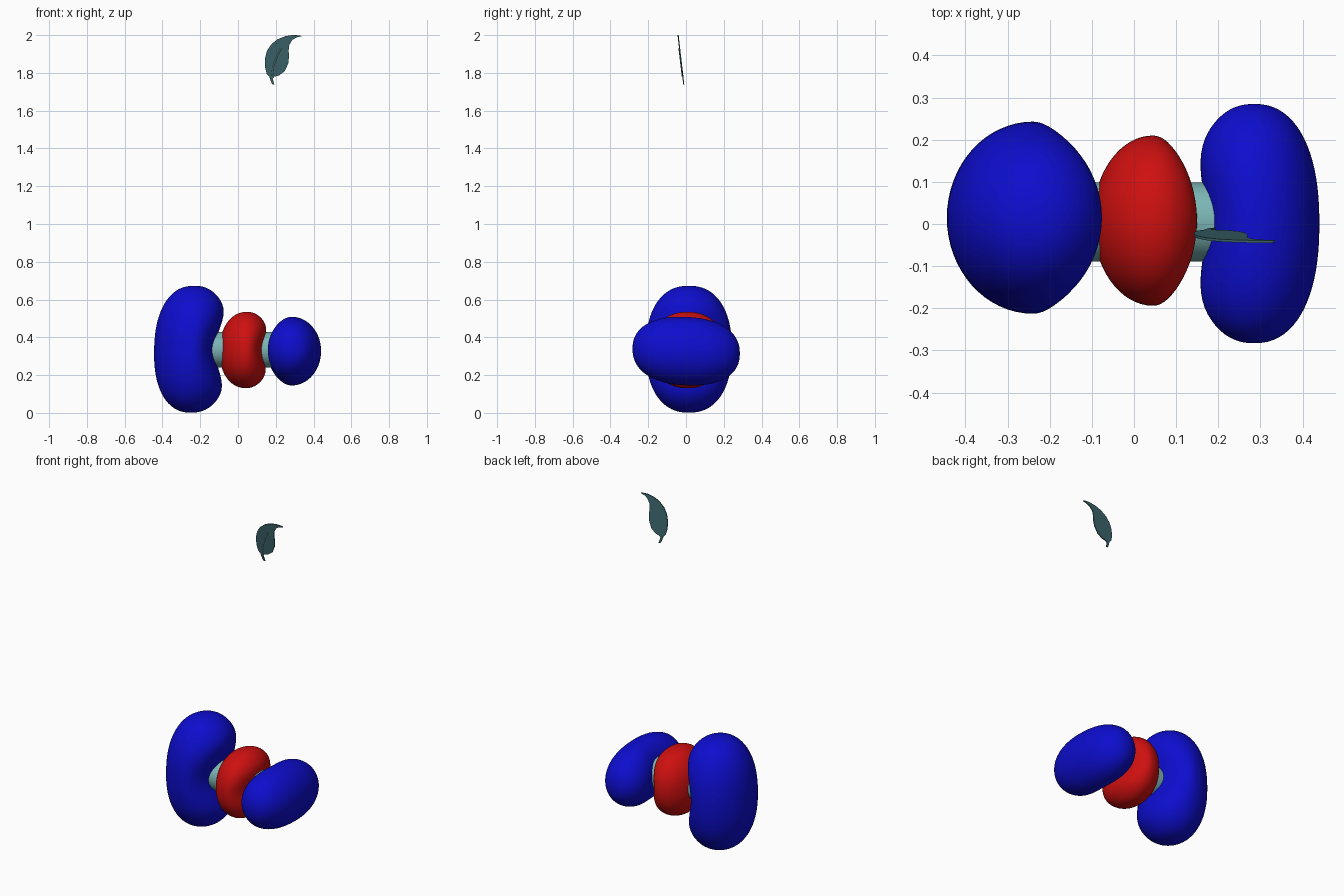
import bpy, bmesh
from mathutils import Vector

if "Cube" in bpy.data.objects:
    bpy.data.objects.remove(bpy.data.objects["Cube"])


def material(name, rgb):
    m = bpy.data.materials.new(name)
    m.diffuse_color = (*rgb, 1)
    m.use_nodes = True
    m.node_tree.nodes["Principled BSDF"].inputs["Base Color"].default_value = m.diffuse_color
    return m


BLUE = material("blue", (0.004, 0.004, 0.62))
RED = material("red", (0.62, 0.005, 0.005))
TEAL = material("teal", (0.2, 0.46, 0.46))
LEAF = material("leaf green", (0.045, 0.13, 0.15))
PALE = material("pale green", (0.25, 0.42, 0.42))


def finish(bm, name, mat, smooth=True):
    bmesh.ops.recalc_face_normals(bm, faces=bm.faces)
    me = bpy.data.meshes.new(name)
    bm.to_mesh(me)
    bm.free()
    me.materials.append(mat)
    for p in me.polygons:
        p.use_smooth = smooth
    ob = bpy.data.objects.new(name, me)
    bpy.context.collection.objects.link(ob)
    return ob


# Bean-shaped lobe: rounded outside, dented inside; long axis is z or y
def lobe(name, mat, centre, long, short, outer, waist, bulge, axis="z",
         dent_side=1, lean=0.0, roll=0.0, n=2.3):
    bm = bmesh.new()
    bmesh.ops.create_uvsphere(bm, u_segments=64, v_segments=40, radius=1)
    for v in bm.verts:
        u, s, t = v.co
        # fuller-than-ellipse outline along the long axis
        r = (u * u + s * s) ** 0.5
        full = max(0.0, 1 - abs(t) ** n) ** (1 / n)
        k = full / r if r > 1e-6 else 0
        u, s = u * k, s * k
        q = min(1.0, abs(t) / 0.8)
        blend = q * q * (3 - 2 * q)
        reach = waist + (bulge - waist) * blend
        x = u * (reach if u > 0 else outer) * 1.0 + lean * t
        x *= dent_side
        a, b = s * short, t * long
        if axis == "z":
            v.co = Vector((x, a, b))
        else:
            v.co = Vector((x, b, a + roll * t))
        v.co += Vector(centre)
    return finish(bm, name, mat)


lobe("left_lobe", BLUE, (-0.24, 0.015, 0.337), 0.336, 0.228, 0.204,
     0.115, 0.2, lean=0.008)
lobe("middle_lobe", RED, (0.045, 0.008, 0.333), 0.202, 0.202, 0.143,
     0.09, 0.128, lean=0.003, n=2.15)
lobe("right_lobe", BLUE, (0.285, 0.001, 0.327), 0.284, 0.181, 0.155,
     0.113, 0.153, axis="y", dent_side=-1, roll=-0.012)

# Core rod joining the three lobes
bpy.ops.mesh.primitive_cylinder_add(vertices=48, radius=0.094, depth=0.5,
                                    location=(0.02, 0.005, 0.335),
                                    rotation=(0, 1.570796, 0))
rod = bpy.context.object
rod.name = "core_rod"
rod.data.materials.append(TEAL)
bpy.ops.object.shade_smooth_by_angle()


def lean_y(z):
    return -0.012 - 0.115 * (z - 1.74)


# Thin leaf: left and right edge points, from stem to tip
rows = [(.180, 1.741, .193, 1.738), (.171, 1.765, .183, 1.770),
        (.165, 1.782, .192, 1.780), (.152, 1.795, .218, 1.787),
        (.143, 1.830, .248, 1.810), (.143, 1.875, .266, 1.850),
        (.153, 1.915, .270, 1.885), (.175, 1.950, .268, 1.920),
        (.210, 1.978, .272, 1.950), (.250, 1.994, .288, 1.975),
        (.290, 2.000, .310, 1.988), (.330, 1.998, .335, 1.994)]
bm = bmesh.new()
prev = None
for x0, z0, x1, z1 in rows:
    cur = [bm.verts.new((x0, lean_y(z0), z0)), bm.verts.new((x1, lean_y(z1), z1))]
    if prev:
        bm.faces.new((prev[0], prev[1], cur[1], cur[0]))
    prev = cur
leaf = finish(bm, "leaf", LEAF, smooth=False)
mod = leaf.modifiers.new("thickness", "SOLIDIFY")
mod.thickness = 0.006
mod.offset = 0

# Slim midrib on the front of the leaf
path = [(.180, 1.78), (.186, 1.83), (.203, 1.88), (.228, 1.93)]
cu = bpy.data.curves.new("leaf_midrib", "CURVE")
cu.dimensions = "3D"
cu.bevel_depth = 0.003
cu.bevel_resolution = 2
cu.use_fill_caps = True
sp = cu.splines.new("POLY")
sp.points.add(len(path) - 1)
for p, (x, z) in zip(sp.points, path):
    p.co = (x, lean_y(z) - 0.003, z, 1)
cu.materials.append(PALE)
bpy.context.collection.objects.link(bpy.data.objects.new("leaf_midrib", cu))
